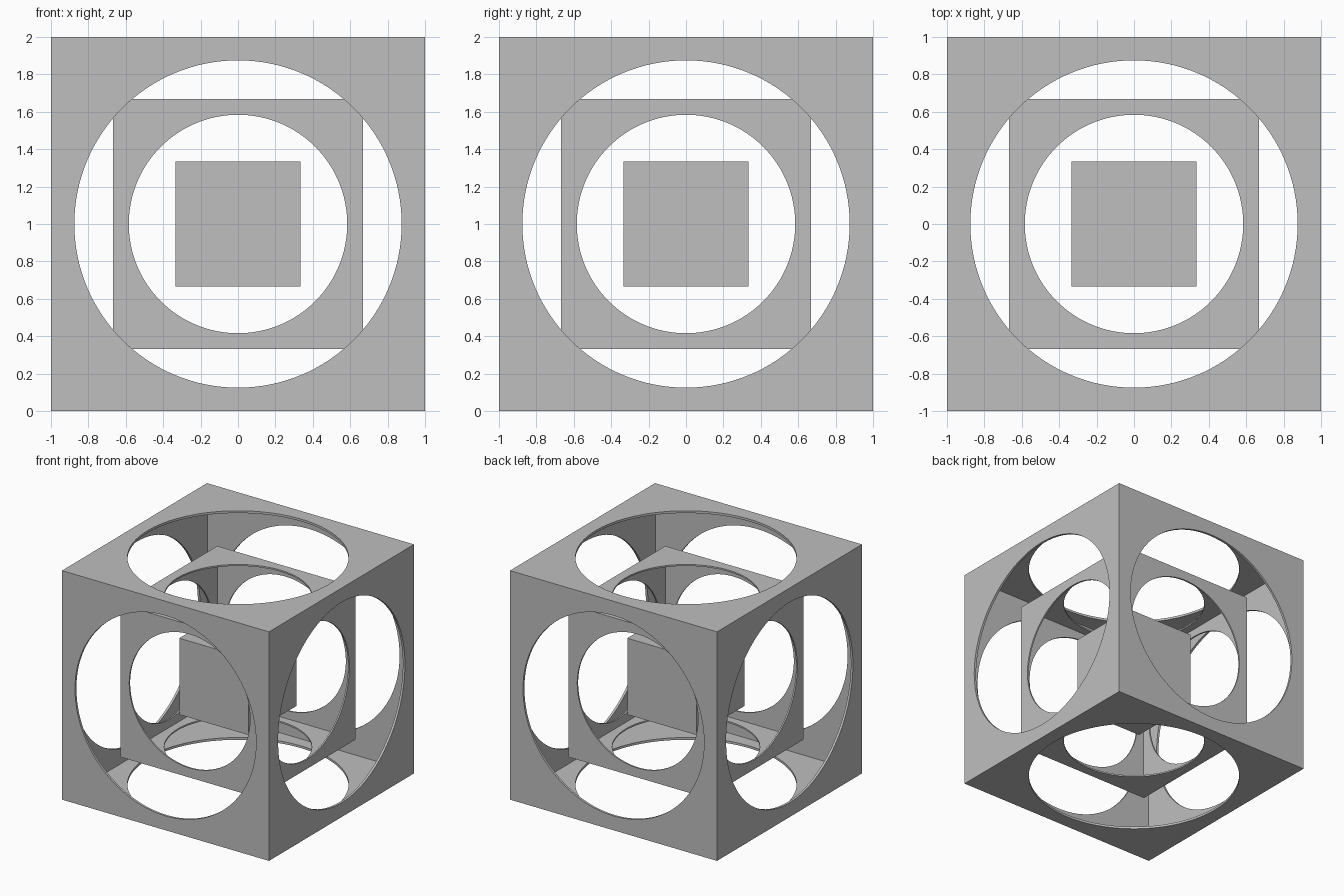
import bpy, bmesh
from math import cos, sin, pi
from mathutils import Matrix, Vector

if "Cube" in bpy.data.objects:
    bpy.data.objects.remove(bpy.data.objects["Cube"], do_unlink=True)

SEGMENTS = 128
CENTRE = Vector((0, 0, 1))

grey = bpy.data.materials.new("plain grey")
grey.use_nodes = True
colour = (0.52, 0.52, 0.52, 1)
grey.diffuse_color = colour
grey.node_tree.nodes["Principled BSDF"].inputs["Base Color"].default_value = colour

# Rotations that carry the top panel to all six sides
SIDES = [Matrix.Rotation(k * pi / 2, 3, 'X') for k in range(4)]
SIDES += [Matrix.Rotation(s * pi / 2, 3, 'Y') for s in (1, -1)]


def add_object(name, bm):
    mesh = bpy.data.meshes.new(name)
    bm.to_mesh(mesh)
    bm.free()
    obj = bpy.data.objects.new(name, mesh)
    obj.location = CENTRE
    mesh.materials.append(grey)
    bpy.context.collection.objects.link(obj)
    return obj


def pierced_box(name, half, radius, wall):
    """Thin hollow box with a round opening in every side."""
    bm = bmesh.new()
    for turn in SIDES:
        rim, border = [], []
        for i in range(SEGMENTS):
            a = 2 * pi * i / SEGMENTS
            c, s = cos(a), sin(a)
            reach = half / max(abs(c), abs(s))
            rim.append(bm.verts.new(turn @ Vector((c * radius, s * radius, half))))
            border.append(bm.verts.new(turn @ Vector((c * reach, s * reach, half))))
        for i in range(SEGMENTS):
            j = (i + 1) % SEGMENTS
            bm.faces.new((rim[i], border[i], border[j], rim[j]))
    bmesh.ops.remove_doubles(bm, verts=bm.verts, dist=0.0001)
    obj = add_object(name, bm)

    # Thicken inwards, then keep only the round rims smooth
    solid = obj.modifiers.new("wall", 'SOLIDIFY')
    solid.thickness = wall
    solid.offset = -1
    solid.use_even_offset = True
    solid.use_quality_normals = True
    bpy.ops.object.select_all(action='DESELECT')
    obj.select_set(True)
    bpy.context.view_layer.objects.active = obj
    bpy.ops.object.modifier_apply(modifier=solid.name)
    bpy.ops.object.shade_smooth_by_angle(angle=pi / 6)
    return obj


# Two nested shells
pierced_box("outer_shell", 1.0, 0.875, 0.02)
pierced_box("middle_shell", 0.667, 0.584, 0.0133)

# Solid core
core = bmesh.new()
bmesh.ops.create_cube(core, size=0.667)
add_object("inner_core", core)
